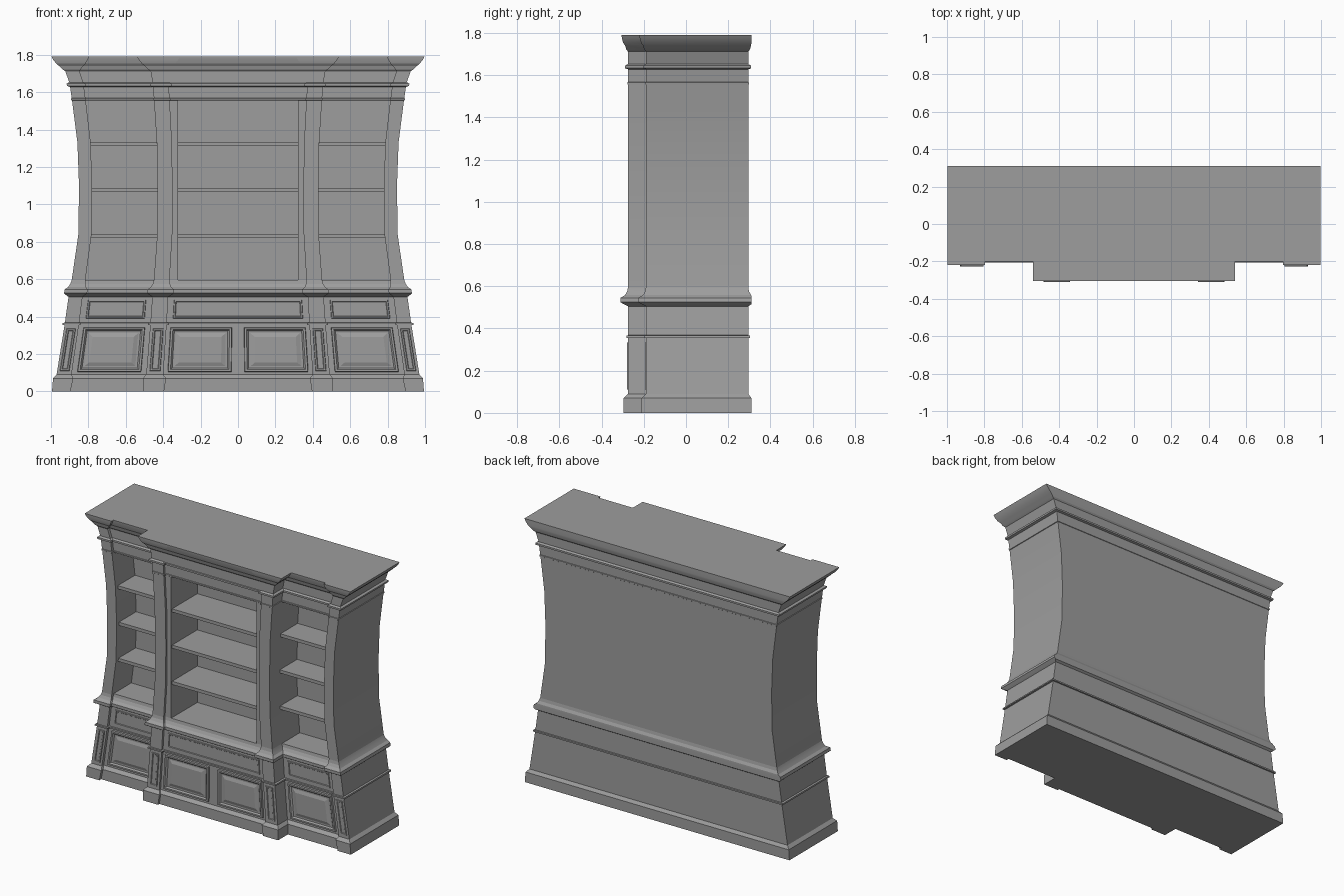
import bpy, bmesh

cube = bpy.data.objects.get("Cube")
if cube:
    bpy.data.objects.remove(cube)

grey = bpy.data.materials.new("stone grey")
grey.use_nodes = True
grey.diffuse_color = (0.34, 0.34, 0.34, 1)
grey.node_tree.nodes["Principled BSDF"].inputs["Base Color"].default_value = (0.34, 0.34, 0.34, 1)

# Sideways flare of the whole case by height
FLARE = [(0, 1.158), (.09, 1.141), (.36, 1.09), (.51, 1.065), (.59, 1.047), (.84, 1.004),
         (1.1, 1.0), (1.33, 1.01), (1.55, 1.043), (1.65, 1.06), (1.72, 1.09), (1.8, 1.09)]
FLOOR, HEADER, TOP = .595, 1.555, 1.79
SHELF_BACK, BACK = .02, .295


def flare(z):
    for (z0, a), (z1, b) in zip(FLARE, FLARE[1:]):
        if z <= z1:
            return a + (b - a) * (z - z0) / (z1 - z0)
    return FLARE[-1][1]


def loft(name, rings, cap_start=True):
    """Join rings of equal length into a skin and close its ends."""
    bm = bmesh.new()
    rows = [[bm.verts.new(p) for p in ring] for ring in rings]
    for a, b in zip(rows, rows[1:]):
        for i in range(len(a)):
            j = (i + 1) % len(a)
            bm.faces.new((a[i], a[j], b[j], b[i]))
    if cap_start:
        bm.faces.new(rows[0])
    bm.faces.new(rows[-1])
    bmesh.ops.recalc_face_normals(bm, faces=bm.faces)
    mesh = bpy.data.meshes.new(name)
    bm.to_mesh(mesh)
    bm.free()
    obj = bpy.data.objects.new(name, mesh)
    bpy.context.collection.objects.link(obj)
    mesh.materials.append(grey)
    bpy.ops.object.select_all(action="DESELECT")
    obj.select_set(True)
    bpy.context.view_layer.objects.active = obj
    bpy.ops.object.shade_smooth_by_angle(angle=.3)
    return obj


def mirrored(half, z):
    return [(x, y, z) for x, y in half] + [(-x, y, z) for x, y in reversed(half)]


def solid_ring(z, dx=0, dy=0, middle=-.26):
    """Stepped plan of the closed parts, grown by dx and dy for mouldings."""
    g = flare(z)
    outer, inner, pier, bay = .85 * g + dx, .78 * g - dx * .75, .43 * g + dx, .35 * g - dx
    half = [(outer, BACK + min(dy, .015)), (outer, -.19 - dy), (inner, -.19 - dy),
            (inner, -.17 - dy), (pier, -.17 - dy), (pier, -.275 - dy),
            (bay, -.275 - dy), (bay, middle - dy)]
    return mirrored(half, z)


def shelf_ring(z):
    """Plan of the shelf section with its three open bays."""
    g = flare(z)
    half = [(.85 * g, BACK), (.85 * g, -.19), (.78 * g, -.19), (.78 * g, SHELF_BACK),
            (.43 * g, SHELF_BACK), (.43 * g, -.275), (.35 * g, -.275), (.35 * g, -.26),
            (.32, -.26), (.32, SHELF_BACK)]
    return mirrored(half, z)


# Cabinet base with plinth, bead and waist moulding
loft("cabinet_base", [solid_ring(*p) for p in (
    (0, .01, .02), (.07, .016, .02), (.09, 0, 0),
    (.354, 0, 0), (.356, .012, .008), (.366, .012, .008), (.368, 0, 0),
    (.505, 0, 0), (.515, .015, .02), (.525, .028, .036), (.545, .028, .036),
    (.558, .012, .014), (.575, .004, .004), (FLOOR, 0, 0))])

# Open shelf section
loft("shelf_case", [shelf_ring(z) for z in (FLOOR, .84, 1.1, 1.33, 1.45, HEADER)])

# Header with neck moulding
loft("header", [solid_ring(*p) for p in (
    (HEADER, 0, 0), (1.557, .004, .003), (1.566, .004, .003), (1.568, 0, 0),
    (1.628, 0, 0), (1.633, .016, .014), (1.645, .016, .014), (1.652, .003, .002))])

# Crown, straight across the middle bay
loft("crown", [solid_ring(*p, middle=-.275) for p in (
    (1.65, 0, 0), (1.712, 0, 0), (1.722, .012, .008), (1.74, .03, .013),
    (1.752, .045, .022), (1.775, .063, .029), (TOP, .071, .03))])


def shelf(name, x0, x1, front, top, straight=False):
    rings = []
    for z in (top - .022, top):
        g = 1 if straight else flare(z)
        rings.append([(x0 * g, front, z), (x1 * g, front, z),
                      (x1 * g, SHELF_BACK, z), (x0 * g, SHELF_BACK, z)])
    loft(name, rings)


# Three shelves in each bay
for n, top in enumerate((.842, 1.088, 1.334), 1):
    shelf(f"middle_shelf_{n}", -.32, .32, -.25, top, True)
    shelf(f"left_shelf_{n}", .43, .78, -.165, top)
    shelf(f"right_shelf_{n}", -.78, -.43, -.165, top)


def panel(name, x0, x1, z0, z1, y, profile):
    """Raised panel; each profile step is (inset, height)."""
    rings = []
    for inset, height in profile:
        corners = ((x0 + inset, z0 + inset), (x1 - inset, z0 + inset),
                   (x1 - inset, z1 - inset), (x0 + inset, z1 - inset))
        rings.append([(x * flare(z), y - height, z) for x, z in corners])
    loft(name, rings, False)


DOOR = [(0, 0), (.002, .012), (.012, .012), (.02, .002), (.03, .002), (.05, .009), (.052, .009)]
DRAWER = [(0, 0), (.002, .005), (.009, .005), (.012, .001)]

# Doors, drawer fronts and pier panels
panel("middle_drawer", -.32, .32, .39, .49, -.26, DRAWER)
for side, s in (("left", 1), ("right", -1)):
    for name, a, b, z0, z1, y, profile in (
            ("middle_door", .03, .33, .105, .342, -.26, DOOR),
            ("wing_door", .455, .755, .105, .342, -.17, DOOR),
            ("wing_drawer", .46, .75, .39, .49, -.17, DRAWER),
            ("inner_pier_panel", .365, .415, .11, .335, -.275, DRAWER),
            ("outer_pier_panel", .793, .837, .11, .335, -.19, DRAWER)):
        x0, x1 = sorted((a * s, b * s))
        panel(f"{side}_{name}", x0, x1, z0, z1, y, profile)
